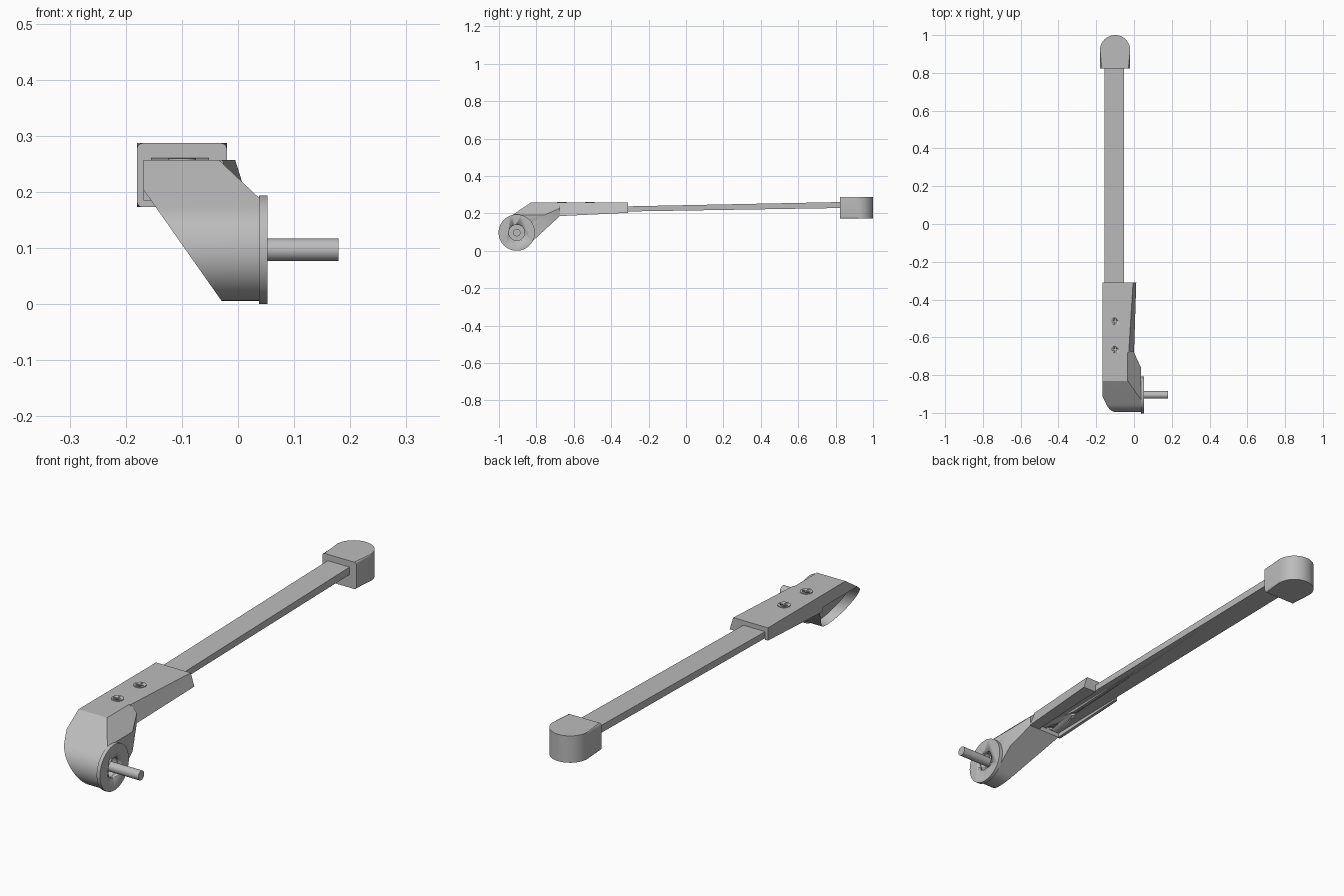
import bpy, bmesh, math
from mathutils import Vector, Matrix

if "Cube" in bpy.data.objects:
    bpy.data.objects.remove(bpy.data.objects["Cube"])

grey = bpy.data.materials.new("light_grey")
grey.use_nodes = True
grey.diffuse_color = (0.5, 0.5, 0.5, 1)
grey.node_tree.nodes["Principled BSDF"].inputs["Base Color"].default_value = (0.5, 0.5, 0.5, 1)


def finish(name, bm):
    bmesh.ops.recalc_face_normals(bm, faces=bm.faces)
    mesh = bpy.data.meshes.new(name)
    bm.to_mesh(mesh)
    bm.free()
    mesh.materials.append(grey)
    ob = bpy.data.objects.new(name, mesh)
    bpy.context.collection.objects.link(ob)
    bpy.ops.object.select_all(action='DESELECT')
    ob.select_set(True)
    bpy.context.view_layer.objects.active = ob
    bpy.ops.object.shade_smooth_by_angle(angle=math.radians(30))
    return ob


def loft(sections):
    """Skin between closed loops of points and cap both ends."""
    bm = bmesh.new()
    rings = [[bm.verts.new(p) for p in s] for s in sections]
    n = len(rings[0])
    for a, b in zip(rings, rings[1:]):
        for i in range(n):
            j = (i + 1) % n
            bm.faces.new((a[i], a[j], b[j], b[i]))
    bm.faces.new(rings[0])
    bm.faces.new(rings[-1])
    return bm


def disc_points(r, n=48):
    return [(r * math.cos(math.tau * i / n), r * math.sin(math.tau * i / n)) for i in range(n)]


def x_rod(name, r, x0, x1):
    return finish(name, loft([[(x, HUB_Y + a, HUB_Z + b) for a, b in disc_points(r)] for x in (x0, x1)]))


def z_rod(name, x, y, r, z0, z1, n=32):
    return finish(name, loft([[(x + a, y + b, z) for a, b in disc_points(r, n)] for z in (z0, z1)]))


def cut(ob, cutter):
    cutter.hide_render = True
    cutter.hide_set(True)
    mod = ob.modifiers.new("cut", 'BOOLEAN')
    mod.operation = 'DIFFERENCE'
    mod.solver = 'EXACT'
    mod.object = cutter
    bpy.ops.object.select_all(action='DESELECT')
    bpy.context.view_layer.objects.active = ob
    ob.select_set(True)
    bpy.ops.object.modifier_apply(modifier=mod.name)
    bpy.data.objects.remove(cutter)


def slice_off(bm, point, normal):
    """Remove everything on the normal's side of a plane and close the cut."""
    res = bmesh.ops.bisect_plane(bm, geom=bm.verts[:] + bm.edges[:] + bm.faces[:], dist=1e-5,
                                 plane_co=point, plane_no=normal, clear_outer=True)
    edges = [e for e in res["geom_cut"] if isinstance(e, bmesh.types.BMEdge)]
    return bmesh.ops.contextual_create(bm, geom=edges)["faces"]


HUB_Y, HUB_Z = -0.905, 0.097
HUB_R, FLANGE_R = 0.091, 0.097
NECK_END = -0.675

# Hub and neck: side outline wrapped round the hub, then sliced
circle = [Vector((HUB_Y + a, HUB_Z + b)) for a, b in disc_points(HUB_R, 64)]
outline = circle + [Vector(p) for p in ((-0.83, 0.257), (NECK_END, 0.257), (NECK_END, 0.185))]
tmp = bmesh.new()
for p in outline:
    tmp.verts.new((p.x, p.y, 0))
hull = bmesh.ops.convex_hull(tmp, input=tmp.verts[:])
keep = {v for v in hull["geom"] if isinstance(v, bmesh.types.BMVert)}
pts = [v.co.copy() for v in tmp.verts if v in keep]
tmp.free()
if len(pts) < 10:
    pts = [p.to_3d() for p in outline]


def convex_outline(points):
    points = sorted({(round(p.x, 5), round(p.y, 5)) for p in points})
    loop = []
    for seq in (points, points[::-1]):
        half = []
        for p in seq:
            while len(half) > 1 and ((half[-1][0] - half[-2][0]) * (p[1] - half[-2][1])
                                     <= (half[-1][1] - half[-2][1]) * (p[0] - half[-2][0])):
                half.pop()
            half.append(p)
        loop += half[:-1]
    return loop


side = convex_outline(outline)
hub = loft([[(x, y, z) for y, z in side] for x in (-0.168, 0.037)])
slice_off(hub, (-0.035, 0, 0.258), (0.068, 0, 0.072))
slice_off(hub, (0.037, -0.76, 0), (0.08, 0.037, 0))
under = slice_off(hub, (-0.03, 0, 0.007), (-0.178, 0, -0.125))
# Hollow underside
bmesh.ops.recalc_face_normals(hub, faces=hub.faces)
bmesh.ops.inset_region(hub, faces=under, thickness=0.01, use_even_offset=True)
bmesh.ops.translate(hub, verts=list({v for f in under for v in f.verts}), vec=(0.045, 0, 0))
hub = finish("hub_neck", hub)
cut(hub, x_rod("hub_bore", 0.042, 0.012, 0.1))

# Flange and pin
flange = x_rod("hub_flange", FLANGE_R, 0.0375, 0.053)
cut(flange, x_rod("flange_bore", 0.042, 0.0, 0.1))
x_rod("pivot_pin", 0.02, 0.0, 0.179)

# Bracket: channel section with a splayed right wall


def bracket_section(y, top_x, low_x, low_z, roof):
    xz = [(-0.168, 0.257), (top_x, 0.257), (low_x, low_z), (-0.05, low_z),
          (-0.05, roof), (-0.155, roof), (-0.155, low_z), (-0.168, low_z)]
    return [(x, y, z) for x, z in xz]


finish("bracket", loft([bracket_section(-0.68, -0.028, 0.0, 0.185, 0.212),
                        bracket_section(-0.31, -0.005, 0.012, 0.203, 0.218)]))

# Flat bar
bar = finish("flat_bar", loft([[(x, y, z) for x, z in ((-0.155, lo), (-0.052, lo), (-0.052, hi), (-0.155, hi))]
                               for y, lo, hi in ((-0.675, 0.204, 0.23), (0.86, 0.229, 0.261))]))

# Cross-head screws and the holes beneath them
for i, y in enumerate((-0.515, -0.665)):
    screw = z_rod("screw_%d" % (i + 1), -0.1, y, 0.025, 0.25, 0.26)
    for w, d in ((0.034, 0.007), (0.007, 0.034)):
        slot = bmesh.new()
        bmesh.ops.create_cube(slot, size=1, matrix=Matrix.Translation((-0.1, y, 0.261))
                              @ Matrix.Diagonal((w, d, 0.006, 1)))
        cut(screw, finish("slot", slot))
    cut(bar, z_rod("hole", -0.1, y, 0.012, 0.19, 0.22))

# End cap: rounded nose with softened top and bottom rims
nose = [(-0.1 + 0.08 * math.cos(math.pi * i / 32), 0.92 + 0.08 * math.sin(math.pi * i / 32)) for i in range(33)]
plan = [(-0.18, 0.823), (-0.02, 0.823)] + nose
cap = loft([[(x, y, z) for x, y in plan] for z in (0.173, 0.287)])
rims = [e for e in cap.edges if abs(e.verts[0].co.z - e.verts[1].co.z) < 1e-4
        and max(v.co.y for v in e.verts) > 0.83]
bmesh.ops.bevel(cap, geom=rims, offset=0.01, segments=4, profile=0.5, affect='EDGES')
finish("end_cap", cap)
